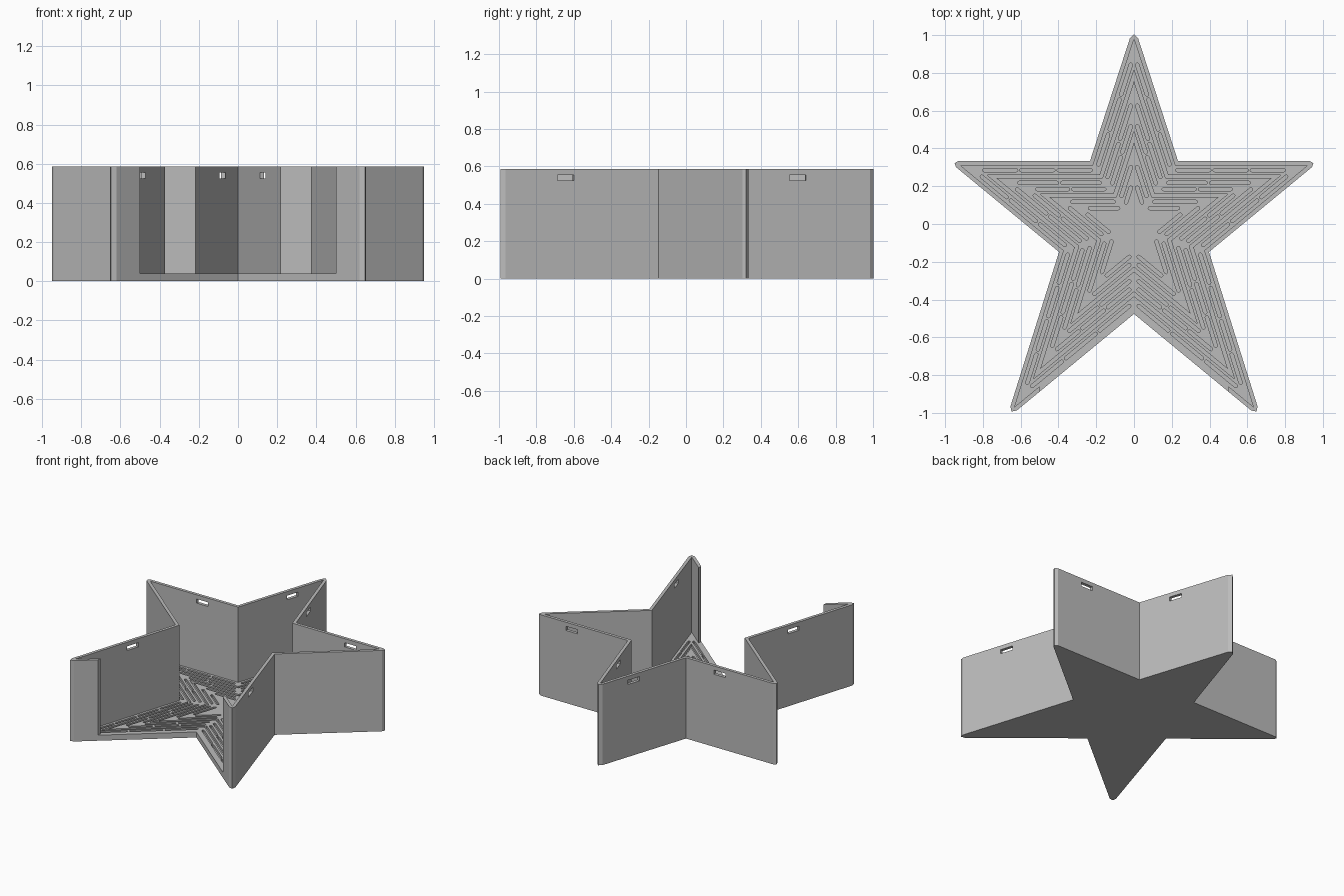
import bpy, bmesh, math
from mathutils import Vector as V

cube = bpy.data.objects.get("Cube")
if cube:
    bpy.data.objects.remove(cube)

mat = bpy.data.materials.new("matte grey")
mat.use_nodes = True
grey = (0.5, 0.5, 0.5, 1)
mat.diffuse_color = grey
mat.node_tree.nodes["Principled BSDF"].inputs["Base Color"].default_value = grey

FLOOR, TOP, WALL = 0.04, 0.585, 0.022

# Sharp star plan, counter-clockwise from the bottom notch; even = notch, odd = tip
right = [(0, -.476), (.675, -1.032), (.397, -.148), (.981, .333), (.233, .333)]
star = [V(p) for p in right] + [V((0, 1.05))] + [V((-x, y)) for x, y in right[:0:-1]]


def inset(pts, d):
    """Move every side of the outline inwards by d."""
    out = []
    for i, p in enumerate(pts):
        a = (p - pts[i - 1]).normalized()
        b = (pts[(i + 1) % len(pts)] - p).normalized()
        na, nb = V((-a.y, a.x)), V((-b.y, b.x))
        out.append(p + (na + nb) * d / (1 + na.dot(nb)))
    return out


def blunt(pts):
    """Round off the tips of the star."""
    out = []
    for i, p in enumerate(pts):
        if i % 2 == 0:
            out.append(p)
            continue
        t = 0.05 if i in (3, 7) else 0.07
        a = p + (pts[i - 1] - p).normalized() * t
        b = p + (pts[(i + 1) % len(pts)] - p).normalized() * t
        out += [a, (a + b) / 2 * 0.7 + p * 0.3, b]
    return out


def prism(bm, pts, z0, z1):
    face = bm.faces.new([bm.verts.new((p.x, p.y, z0)) for p in pts])
    new = bmesh.ops.extrude_face_region(bm, geom=[face])["geom"]
    bmesh.ops.translate(bm, vec=(0, 0, z1 - z0),
                        verts=[g for g in new if isinstance(g, bmesh.types.BMVert)])


def ring(bm, outer, inner, z0, z1):
    loops = [[bm.verts.new((p.x, p.y, z)) for p in pts]
             for pts, z in ((outer, z0), (outer, z1), (inner, z1), (inner, z0))]
    n = len(outer)
    for k in range(4):
        a, b = loops[k], loops[(k + 1) % 4]
        for i in range(n):
            j = (i + 1) % n
            bm.faces.new((a[i], a[j], b[j], b[i]))


def capsule(bm, a, b, r, z0, z1):
    u = (b - a).normalized()
    w = V((-u.y, u.x))
    arc = [math.pi * k / 4 for k in range(5)]
    pts = [b + (u * math.sin(t) - w * math.cos(t)) * r for t in arc]
    pts += [a - (u * math.sin(t) - w * math.cos(t)) * r for t in arc]
    prism(bm, pts, z0, z1)


def make(name, bm):
    bmesh.ops.recalc_face_normals(bm, faces=bm.faces)
    mesh = bpy.data.meshes.new(name)
    bm.to_mesh(mesh)
    bm.free()
    mesh.materials.append(mat)
    ob = bpy.data.objects.new(name, mesh)
    bpy.context.collection.objects.link(ob)
    return ob


def cut(ob, bm):
    cutter = make("cutter", bm)
    cutter.hide_render = True
    mod = ob.modifiers.new("cut", "BOOLEAN")
    mod.operation, mod.solver, mod.object = "DIFFERENCE", "EXACT", cutter
    bpy.context.view_layer.objects.active = ob
    bpy.ops.object.modifier_apply(modifier=mod.name)
    bpy.data.objects.remove(cutter)


# Solid star block
bm = bmesh.new()
prism(bm, blunt(star), 0, TOP)
tray = make("star_tray", bm)

# Hollow inside
bm = bmesh.new()
prism(bm, inset(star, WALL), FLOOR, 1)
cut(tray, bm)

# Open front
bm = bmesh.new()
prism(bm, [V(p) for p in ((-.5, -1.1), (.5, -1.1), (.5, -.8), (0, -.4), (-.5, -.8))], FLOOR, 1)
cut(tray, bm)

# Slots near the wall top: side index and position along that side
bm = bmesh.new()
for i, t in ((1, .44), (3, .4), (4, .37), (5, .43), (6, .36), (8, .4)):
    a, b = star[i], star[(i + 1) % 10]
    u = (b - a).normalized()
    w = V((-u.y, u.x))
    c = a.lerp(b, t) + w * WALL / 2
    prism(bm, [c + u * s * .046 + w * q * .03
               for s, q in ((-1, -1), (1, -1), (1, 1), (-1, 1))], .525, .555)
cut(tray, bm)

# Concentric floor grooves: two dashed rings, then one unbroken ring
bm = bmesh.new()
R, PITCH, BED = 0.009, 0.0335, 0.02
for k in range(7):
    d = 0.048 + k * PITCH
    if k % 3 == 1:
        ring(bm, inset(star, d - R), inset(star, d + R), BED, 0.06)
        continue
    line = inset(star, d)
    for i, a in enumerate(line):
        b = line[(i + 1) % 10]
        tip_gap, notch_gap = 0.04, 0.018
        u = (b - a).normalized()
        a = a + u * (tip_gap if i % 2 else notch_gap)
        b = b - u * (notch_gap if i % 2 else tip_gap)
        n = max(1, round((b - a).length / 0.2))
        step = (b - a) / n
        for j in range(n):
            capsule(bm, a + step * j + u * .014, a + step * (j + 1) - u * .014, R, BED, 0.06)
cut(tray, bm)
